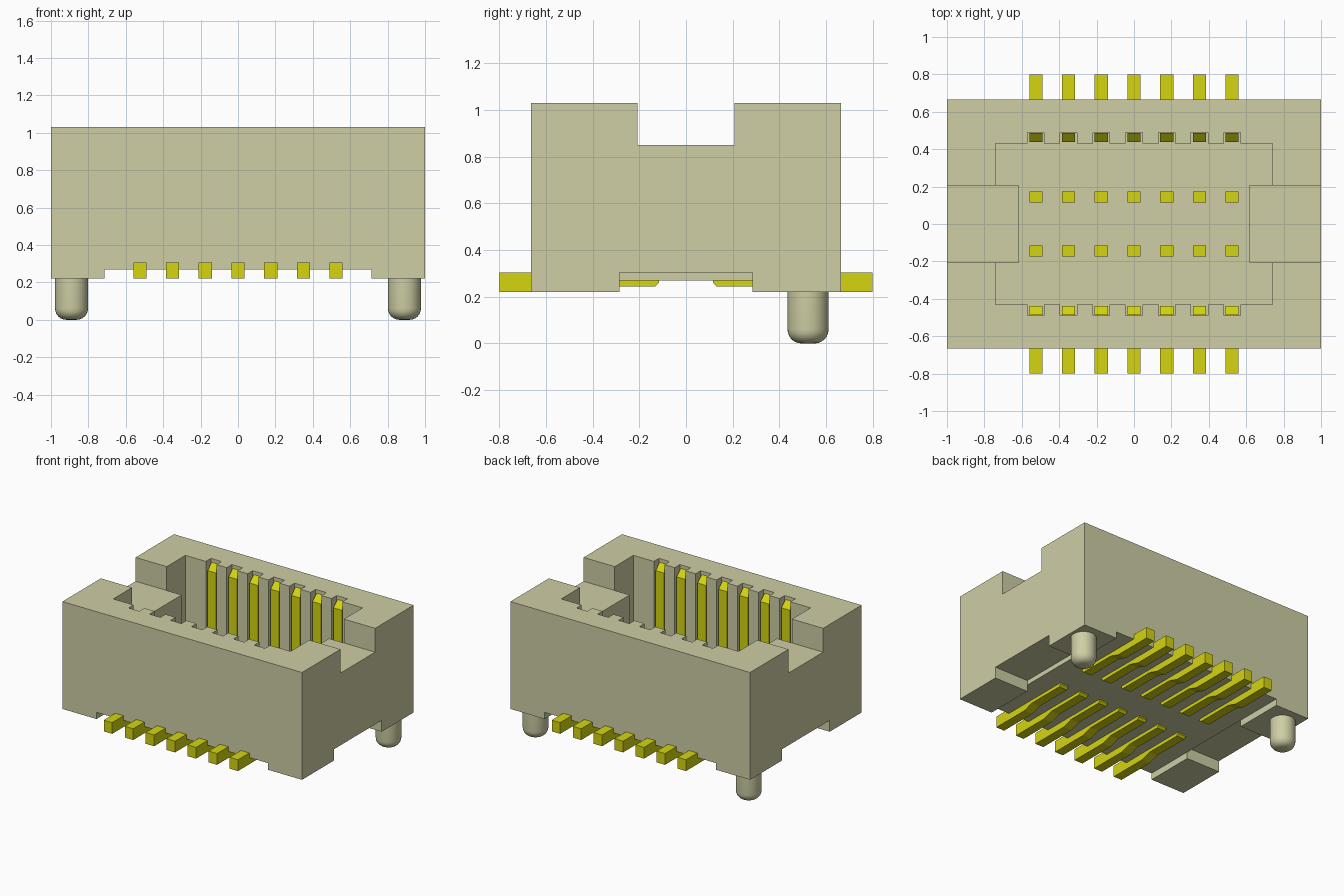
import bpy, bmesh, math
from itertools import product
from mathutils import Vector

if "Cube" in bpy.data.objects:
    bpy.data.objects.remove(bpy.data.objects["Cube"], do_unlink=True)


def material(name, rgb):
    m = bpy.data.materials.new(name)
    m.use_nodes = True
    m.diffuse_color = (*rgb, 1)
    m.node_tree.nodes["Principled BSDF"].inputs["Base Color"].default_value = (*rgb, 1)
    return m


BEIGE = material("beige plastic", (0.62, 0.62, 0.38))
GOLD = material("gold contact", (0.66, 0.66, 0.005))


def finish(name, bm, mat):
    bmesh.ops.recalc_face_normals(bm, faces=bm.faces)
    me = bpy.data.meshes.new(name)
    bm.to_mesh(me)
    bm.free()
    me.materials.append(mat)
    ob = bpy.data.objects.new(name, me)
    bpy.context.collection.objects.link(ob)
    return ob


# Main dimensions
HX, HY = 1.0, 0.665
BOTTOM, TOP, FLOOR = 0.22, 1.03, 0.36
PIN_X = [(i - 3) * 0.175 for i in range(7)]
PIN_W, SLOT_W = 0.07, 0.09


def is_solid(x, y, z):
    """Housing shape: a block minus socket, slots, end notches and underside recesses."""
    ax, ay = abs(x), abs(y)
    if ax > HX or ay > HY or z < BOTTOM or z > TOP:
        return False
    if z < 0.27 and ax < 0.715:                         # underside recess
        return False
    if z < 0.305 and ax > 0.715 and ay < 0.285:         # side recess between the feet
        return False
    if z > 0.85 and ax > 0.615 and ay < 0.207:          # end notch
        return False
    if z > FLOOR:
        if ay < 0.43 and ax < (0.615 if ay < 0.207 else 0.74):   # socket
            return False
        if ay < 0.49 and any(abs(x - p) < SLOT_W / 2 for p in PIN_X):  # contact slots
            return False
    return True


def cell_solid(name, axes, rule, mat):
    """Skin of all solid cells on an uneven grid, with flat regions merged."""
    bm = bmesh.new()
    verts = {}
    mids = [[a[0] - 1] + [(p + q) / 2 for p, q in zip(a, a[1:])] + [a[-1] + 1] for a in axes]
    solid = {k: rule(*(mids[d][k[d]] for d in range(3)))
             for k in product(*(range(len(m)) for m in mids))}

    def vert(k):
        if k not in verts:
            verts[k] = bm.verts.new([axes[d][k[d]] for d in range(3)])
        return verts[k]

    for k, filled in solid.items():
        for d in range(3):
            n = list(k)
            n[d] += 1
            other = solid.get(tuple(n))
            if other is None or other == filled:
                continue
            u, v = (d + 1) % 3, (d + 2) % 3
            loop = []
            for du, dv in ((-1, -1), (0, -1), (0, 0), (-1, 0)):
                c = list(k)
                c[u] += du
                c[v] += dv
                loop.append(vert(tuple(c)))
            bm.faces.new(loop if filled else loop[::-1])
    bmesh.ops.dissolve_limit(bm, angle_limit=0.01, verts=bm.verts, edges=bm.edges)
    return finish(name, bm, mat)


def mirrored(values):
    return sorted({s * v for v in values for s in (-1, 1)})


# Housing
xs = mirrored([HX, 0.74, 0.715, 0.615]) + [p + s * SLOT_W / 2 for p in PIN_X for s in (-1, 1)]
ys = mirrored([HY, 0.49, 0.43, 0.285, 0.207])
zs = [BOTTOM, 0.27, 0.305, FLOOR, 0.85, TOP]
cell_solid("housing", [sorted(xs), ys, zs], is_solid, BEIGE)


def extrude_profile(name, profile, x, side):
    """Side profile in (y, z), extruded across the contact width."""
    bm = bmesh.new()
    f = bm.faces.new([bm.verts.new((x - PIN_W / 2, side * y, z)) for y, z in profile])
    ext = bmesh.ops.extrude_face_region(bm, geom=[f])["geom"]
    bmesh.ops.translate(bm, vec=(PIN_W, 0, 0),
                        verts=[g for g in ext if isinstance(g, bmesh.types.BMVert)])
    return finish(name, bm, GOLD)


# Solder tail: thick foot, ramp, thin lead, and an upturned end through the floor
TAIL = [(0.80, 0.22), (0.80, 0.305), (0.50, 0.305), (0.42, 0.275), (0.175, 0.275),
        (0.175, FLOOR + 0.01), (0.115, FLOOR + 0.01), (0.115, 0.26), (0.13, 0.245),
        (0.42, 0.245), (0.50, 0.22)]
# Upright contact with a chamfered tip facing the socket
BLADE = [(0.438, FLOOR - 0.02), (0.438, 0.96), (0.486, 1.005), (0.486, FLOOR - 0.02)]

for side, label in ((-1, "front"), (1, "back")):
    for i, x in enumerate(PIN_X, 1):
        extrude_profile(f"{label}_solder_tail_{i}", TAIL, x, side)
        extrude_profile(f"{label}_contact_blade_{i}", BLADE, x, side)


# Locating pegs with rounded lower ends
def peg(name, x, y, r=0.088, fillet=0.06):
    pts = [(0, 0)]
    for i in range(7):
        a = math.radians(90 * i / 6)
        pts.append((r - fillet + fillet * math.sin(a), fillet - fillet * math.cos(a)))
    pts.append((r, BOTTOM + 0.02))
    bm = bmesh.new()
    vs = [bm.verts.new((x + px, y, pz)) for px, pz in pts]
    edges = [bm.edges.new(e) for e in zip(vs, vs[1:])]
    bmesh.ops.spin(bm, geom=vs + edges, cent=Vector((x, y, 0)), axis=(0, 0, 1),
                   angle=2 * math.pi, steps=32, use_duplicate=False)
    bmesh.ops.remove_doubles(bm, verts=bm.verts, dist=1e-4)
    bmesh.ops.holes_fill(bm, edges=[e for e in bm.edges if e.is_boundary])
    ob = finish(name, bm, BEIGE)
    bpy.ops.object.select_all(action="DESELECT")
    ob.select_set(True)
    bpy.context.view_layer.objects.active = ob
    bpy.ops.object.shade_smooth_by_angle(angle=math.radians(35))


peg("left_peg", 0.89, 0.523)
peg("right_peg", -0.89, 0.523)
